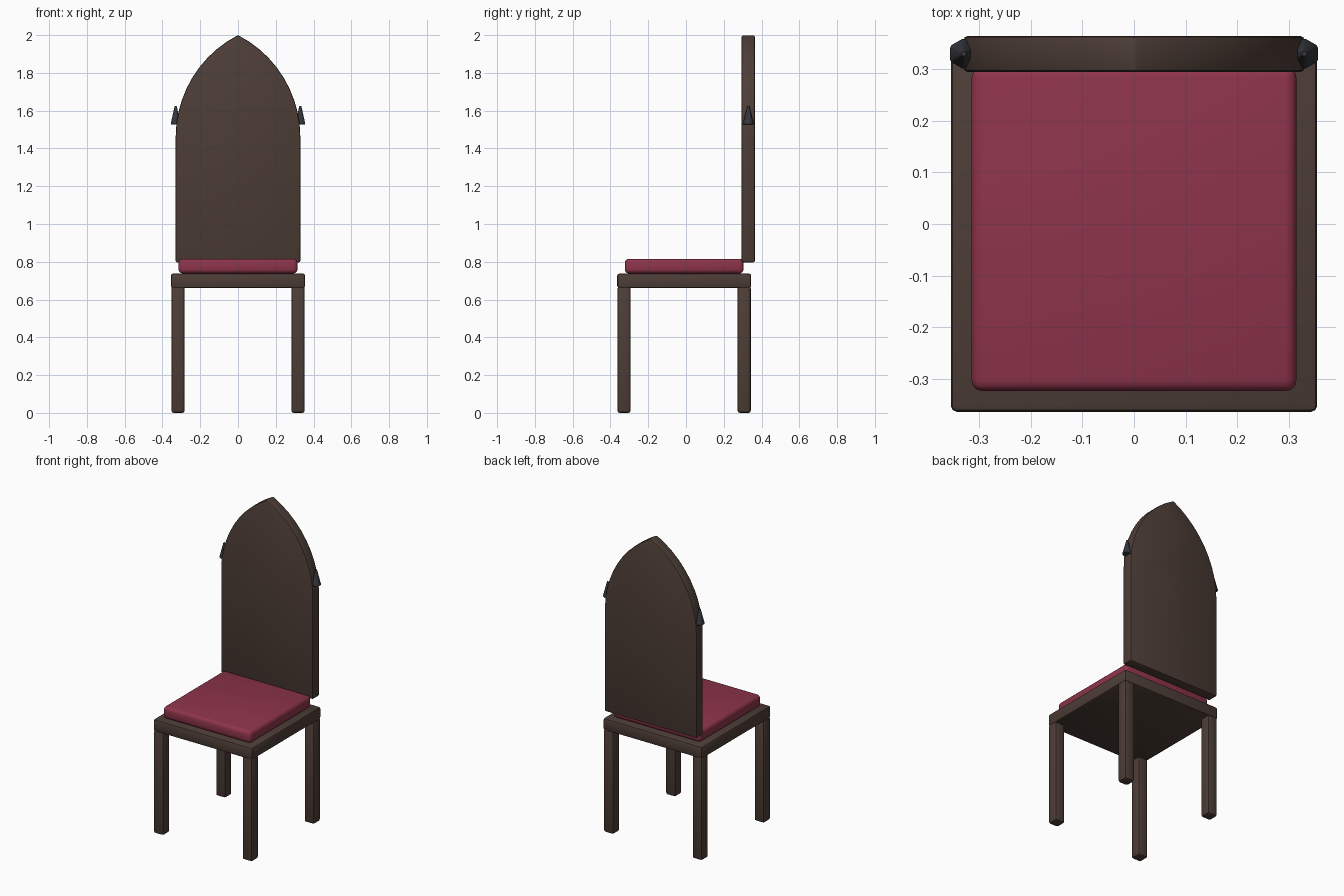
import bpy, bmesh, math

if "Cube" in bpy.data.objects:
    bpy.data.objects.remove(bpy.data.objects["Cube"])


def material(name, rgb):
    m = bpy.data.materials.new(name)
    m.diffuse_color = (*rgb, 1)
    m.use_nodes = True
    m.node_tree.nodes["Principled BSDF"].inputs["Base Color"].default_value = m.diffuse_color
    return m


WOOD = material("dark_wood", (0.075, 0.047, 0.037))
CLOTH = material("red_cloth", (0.27, 0.034, 0.07))
IRON = material("dark_iron", (0.035, 0.037, 0.045))


def finish(ob, name, mat, bevel, segments=2):
    """Name, colour, round the edges and shade a part."""
    ob.name = name
    ob.data.materials.append(mat)
    mod = ob.modifiers.new("bevel", 'BEVEL')
    mod.width, mod.segments = bevel, segments
    mod.limit_method = 'ANGLE'
    mod.angle_limit = math.radians(30)
    bpy.ops.object.select_all(action='DESELECT')
    ob.select_set(True)
    bpy.context.view_layer.objects.active = ob
    bpy.ops.object.modifier_apply(modifier="bevel")
    bpy.ops.object.shade_smooth_by_angle(angle=math.radians(35))


def box(name, lo, hi, mat, bevel, segments=2):
    centre = [(a + b) / 2 for a, b in zip(lo, hi)]
    size = [b - a for a, b in zip(lo, hi)]
    bpy.ops.mesh.primitive_cube_add(size=1, location=centre)
    ob = bpy.context.object
    ob.scale = size
    bpy.ops.object.transform_apply(location=False, rotation=False, scale=True)
    finish(ob, name, mat, bevel, segments)


# Legs
for side, x in (("left", -0.318), ("right", 0.318)):
    for end, y in (("front", -0.328), ("back", 0.308)):
        box(f"{end}_{side}_leg", (x - 0.035, y - 0.035, 0),
            (x + 0.035, y + 0.035, 0.67), WOOD, 0.012)

# Seat and cushion
box("seat", (-0.355, -0.364, 0.66), (0.355, 0.345, 0.738), WOOD, 0.012)
box("cushion", (-0.315, -0.324, 0.738), (0.315, 0.305, 0.816), CLOTH, 0.022, 3)

# Backrest: pointed arch made of two circular arcs
W, SPRING, TOP, BASE, STEPS = 0.33, 1.46, 2.0, 0.797, 10
R = (W ** 2 + (TOP - SPRING) ** 2) / (2 * W)
end_angle = math.asin((TOP - SPRING) / R)
arc = []
for i in range(STEPS + 1):
    a = end_angle * i / STEPS
    arc.append((W - R + R * math.cos(a), SPRING + R * math.sin(a)))
outline = [(-W, BASE), (W, BASE)] + arc + [(-x, z) for x, z in reversed(arc[:-1])]

bm = bmesh.new()
face = bm.faces.new([bm.verts.new((x, 0.295, z)) for x, z in outline])
ext = bmesh.ops.extrude_face_region(bm, geom=[face])
moved = [v for v in ext["geom"] if isinstance(v, bmesh.types.BMVert)]
bmesh.ops.translate(bm, verts=moved, vec=(0, 0.069, 0))
bmesh.ops.recalc_face_normals(bm, faces=bm.faces)
mesh = bpy.data.meshes.new("backrest")
bm.to_mesh(mesh)
bm.free()
backrest = bpy.data.objects.new("backrest", mesh)
bpy.context.collection.objects.link(backrest)
finish(backrest, "backrest", WOOD, 0.007)

# Spikes on the shoulders of the arch
for side, x in (("left", -0.33), ("right", 0.33)):
    bpy.ops.mesh.primitive_cone_add(vertices=6, radius1=0.031, radius2=0,
                                    depth=0.122, location=(x, 0.33, 1.588))
    finish(bpy.context.object, f"{side}_spike", IRON, 0.003, 1)
